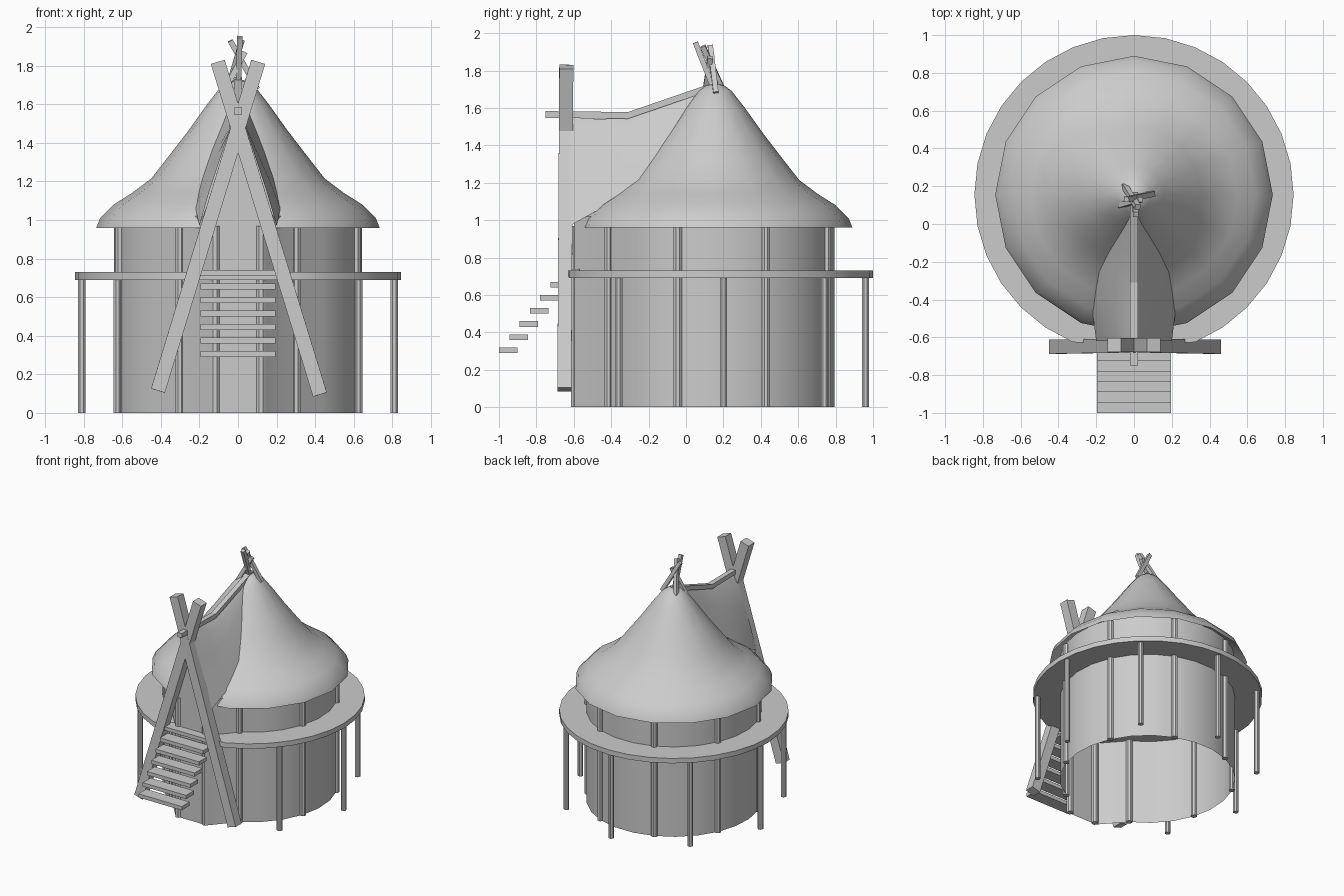
import bpy, bmesh
from math import sin, cos, radians, pi
from mathutils import Vector

if "Cube" in bpy.data.objects:
    bpy.data.objects.remove(bpy.data.objects["Cube"])

CY = 0.155  # centre of the round house


def make(name, verts, faces, smooth=None):
    me = bpy.data.meshes.new(name)
    me.from_pydata(verts, [], faces)
    bm = bmesh.new()
    bm.from_mesh(me)
    bmesh.ops.recalc_face_normals(bm, faces=bm.faces)
    bm.to_mesh(me)
    bm.free()
    ob = bpy.data.objects.new(name, me)
    bpy.context.collection.objects.link(ob)
    if smooth:
        bpy.ops.object.select_all(action='DESELECT')
        bpy.context.view_layer.objects.active = ob
        ob.select_set(True)
        bpy.ops.object.shade_smooth_by_angle(angle=radians(smooth))
    return ob


def loft(name, rings, closed=True, cap=False, smooth=None):
    n = len(rings[0])
    verts = [p for r in rings for p in r]
    faces = []
    for i in range(len(rings) - 1):
        for j in range(n if closed else n - 1):
            k = (j + 1) % n
            faces.append((i * n + j, i * n + k, (i + 1) * n + k, (i + 1) * n + j))
    if cap:
        faces += [tuple(range(n)), tuple(range(len(verts) - n, len(verts)))]
    return make(name, verts, faces, smooth)


def polar(r, deg, z):
    # degrees counted from the front
    a = radians(deg)
    return (r * sin(a), CY - r * cos(a), z)


def bar(name, a, b, r, sides=8):
    # round or square bar between two points
    a, b = Vector(a), Vector(b)
    d = (b - a).normalized()
    u = d.cross(Vector((0, 1, 0.01))).normalized()
    v = d.cross(u)
    ang = [2 * pi * (i + 0.5) / sides for i in range(sides)]
    rings = [[p + r * (cos(t) * u + sin(t) * v) for t in ang] for p in (a, b)]
    return loft(name, rings, cap=True, smooth=40 if sides > 4 else None)


def box(name, x, y, z):
    rings = [[(x[0], y[0], h), (x[1], y[0], h), (x[1], y[1], h), (x[0], y[1], h)] for h in z]
    return loft(name, rings, cap=True)


# Round platform, trimmed flat at the doorway
def deck_ring(z):
    pts = [polar(0.845, i * 360 / 32, z) for i in range(32)]
    return [(x, max(y, -0.63), z) for x, y, z in pts]


loft("platform", [deck_ring(0.69), deck_ring(0.73)], cap=True, smooth=30)

# Wall: open shell that juts forward to the door
outline = [(-0.14, -0.6)] + [polar(0.645, -28 - i * 304 / 21, 0)[:2] for i in range(22)] + [(0.14, -0.6)]
loft("wall", [[(x, y, z) for x, y in outline] for z in (0, 1.02)], closed=False, smooth=30)

# Front panel filling the gable
make("door_panel",
     [(-0.14, -0.6, 0), (0.14, -0.6, 0), (0.14, -0.6, 0.96), (0.19, -0.6, 1.0),
      (0, -0.6, 1.5), (-0.19, -0.6, 1.0), (-0.14, -0.6, 0.96)], [tuple(range(7))])

# Wall posts
for a in (28, 72, 115, 158):
    for s in (1, -1):
        x, y, _ = polar(0.645, a * s, 0)
        bar("wall_post", (x, y, 0), (x, y, 1.0), 0.024)
for s in (1, -1):
    bar("door_post", (s * 0.12, -0.59, 0), (s * 0.12, -0.59, 0.97), 0.026)

# Platform posts
for x, y in ((0.81, 0.2), (0.625, -0.36), (0.557, 0.74)):
    for s in (1, -1):
        bar("platform_post", (s * x, y, 0), (s * x, y, 0.7), 0.021)
bar("platform_post", (0, 0.96, 0), (0, 0.96, 0.7), 0.021)

# Main thatch roof
profile = [(0.735, 0.96), (0.715, 1.01), (0.645, 1.08), (0.55, 1.14), (0.45, 1.215),
           (0.36, 1.33), (0.26, 1.46), (0.16, 1.6), (0.09, 1.69), (0.05, 1.72)]
loft("roof", [[polar(r, i * 22.5, z) for i in range(16)] for r, z in profile] +
     [[polar(0.005, i * 22.5, 1.73) for i in range(16)]], smooth=60)

# Entrance gable: sections of (y, half width at base, base height, ridge height)
sections = [(-0.62, 0.2, 0.97, 1.55), (-0.46, 0.22, 1.06, 1.54), (-0.3, 0.21, 1.14, 1.55),
            (-0.15, 0.17, 1.28, 1.6), (0.0, 0.11, 1.44, 1.665), (0.12, 0.05, 1.62, 1.715)]
rings = []
for y, w, zb, zr in sections:
    half = [(w, 0.0), (w * 0.75, 0.3), (w * 0.46, 0.6), (w * 0.2, 0.87)]
    right = [(x, y, zb + (zr - zb) * t) for x, t in half]
    rings.append(right + [(0, y, zr)] + [(-x, y2, z) for x, y2, z in reversed(right)])
loft("gable_roof", rings, closed=False, smooth=60)

# Bent ridge beam
path = [(-0.75, 1.565), (-0.31, 1.56), (0.17, 1.725)]
loft("ridge_beam", [[(x, y, z + h) for x, h in ((-0.02, -0.018), (0.02, -0.018), (0.02, 0.018), (-0.02, 0.018))]
                    for y, z in path], cap=True)

# Crossed square beams at the front
bar("front_beam_left", (-0.415, -0.65, 0.115), (0.105, -0.64, 1.82), 0.053, 4)
bar("front_beam_right", (0.425, -0.65, 0.095), (-0.105, -0.64, 1.82), 0.053, 4)

# Sticks tied at the peak
for a, b in (((0.01, 0.05, 1.95), (0.0, 0.165, 1.66)),
             ((0.035, 0.13, 1.87), (-0.07, 0.1, 1.67)),
             ((-0.04, 0.13, 1.93), (0.1, 0.16, 1.68)),
             ((0.02, 0.09, 1.93), (-0.05, 0.2, 1.69))):
    bar("peak_stick", a, b, 0.02, 4)

# Floating steps
for i in range(7):
    y, z = -1 + 0.055 * i, 0.29 + 0.07 * i
    box("step", (-0.195, 0.195), (y, y + 0.1), (z, z + 0.03))
